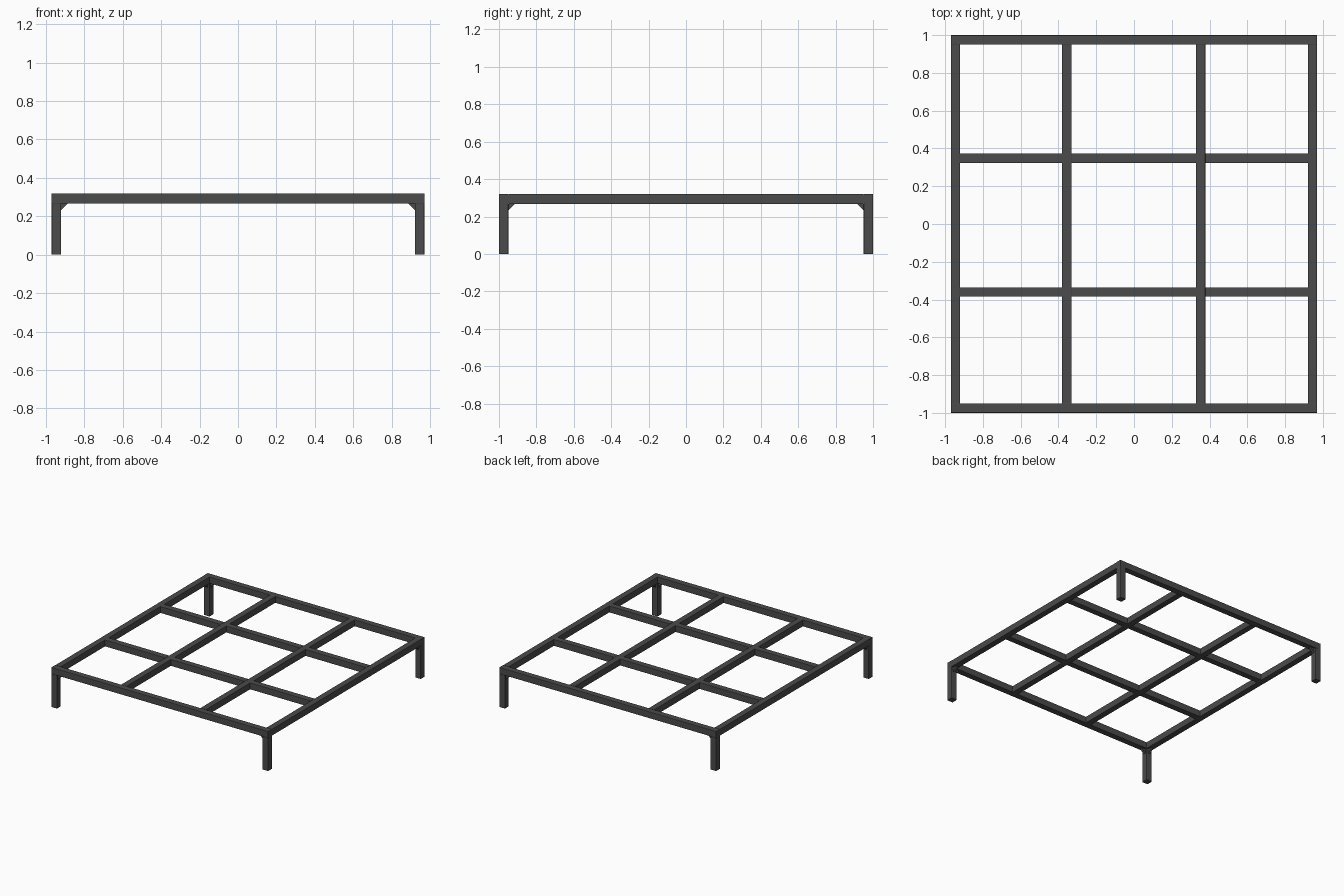
import bpy, bmesh

if "Cube" in bpy.data.objects:
    bpy.data.objects.remove(bpy.data.objects["Cube"])

W, L, T = 0.97, 1.0, 0.05      # half width, half length, tube size
TOP, BOT = 0.32, 0.267         # rail top and underside

mat = bpy.data.materials.new("dark_steel")
mat.diffuse_color = (0.07, 0.07, 0.07, 1)
mat.use_nodes = True
mat.node_tree.nodes["Principled BSDF"].inputs["Base Color"].default_value = mat.diffuse_color


def finish(name, bm):
    bmesh.ops.recalc_face_normals(bm, faces=bm.faces)
    me = bpy.data.meshes.new(name)
    bm.to_mesh(me)
    bm.free()
    me.materials.append(mat)
    ob = bpy.data.objects.new(name, me)
    bpy.context.collection.objects.link(ob)
    return ob


def tube(name, lo, hi, axis):
    """Square tube between two corners, long edges along axis slightly rounded."""
    bm = bmesh.new()
    bmesh.ops.create_cube(bm, size=1)
    for v in bm.verts:
        v.co = [hi[i] if v.co[i] > 0 else lo[i] for i in range(3)]
    long_edges = [e for e in bm.edges
                  if abs(e.verts[0].co[axis] - e.verts[1].co[axis]) > 1e-5]
    bmesh.ops.bevel(bm, geom=long_edges, offset=0.003, segments=2,
                    profile=0.5, affect='EDGES')
    return finish(name, bm)


def gusset(name, sx, sy, axis, size=0.035, thick=0.02):
    """Triangular brace in the corner between a leg and a rail."""
    bm = bmesh.new()
    inner = (W - T, L - T)[axis]
    mid = (L - T / 2, W - T / 2)[axis]
    rings = []
    for off in (-thick / 2, thick / 2):
        ring = []
        for along, z in ((inner, BOT), (inner - size, BOT), (inner, BOT - size)):
            x, y = (along, mid + off) if axis == 0 else (mid + off, along)
            ring.append(bm.verts.new((sx * x, sy * y, z)))
        bm.faces.new(ring)
        rings.append(ring)
    a, b = rings
    for i in range(3):
        j = (i + 1) % 3
        bm.faces.new((a[i], a[j], b[j], b[i]))
    finish(name, bm)


# Outer frame: full-width end rails, side rails butted between them
for s, end, side in ((-1, "front", "left"), (1, "back", "right")):
    y0, y1 = sorted((s * L, s * (L - T)))
    x0, x1 = sorted((s * W, s * (W - T)))
    tube(end + "_rail", (-W, y0, BOT), (W, y1, TOP), 0)
    tube(side + "_rail", (x0, T - L, BOT), (x1, L - T, TOP), 1)

# Long inner bars
bars = (-0.356, 0.353)
for i, x in enumerate(bars):
    tube(f"long_bar_{i + 1}", (x - T / 2, T - L, BOT), (x + T / 2, L - T, TOP), 1)

# Short cross bars in the three bays
stops = (-W + T / 2, *bars, W - T / 2)
for y in (-0.36, 0.348):
    for a, b in zip(stops, stops[1:]):
        tube("cross_bar", (a + T / 2, y - T / 2, BOT), (b - T / 2, y + T / 2, TOP), 0)

# Legs with two corner braces each
for sx in (-1, 1):
    for sy in (-1, 1):
        x0, x1 = sorted((sx * W, sx * (W - T)))
        y0, y1 = sorted((sy * L, sy * (L - T)))
        tube("leg", (x0, y0, 0), (x1, y1, BOT), 2)
        for axis in (0, 1):
            gusset("leg_brace", sx, sy, axis)
